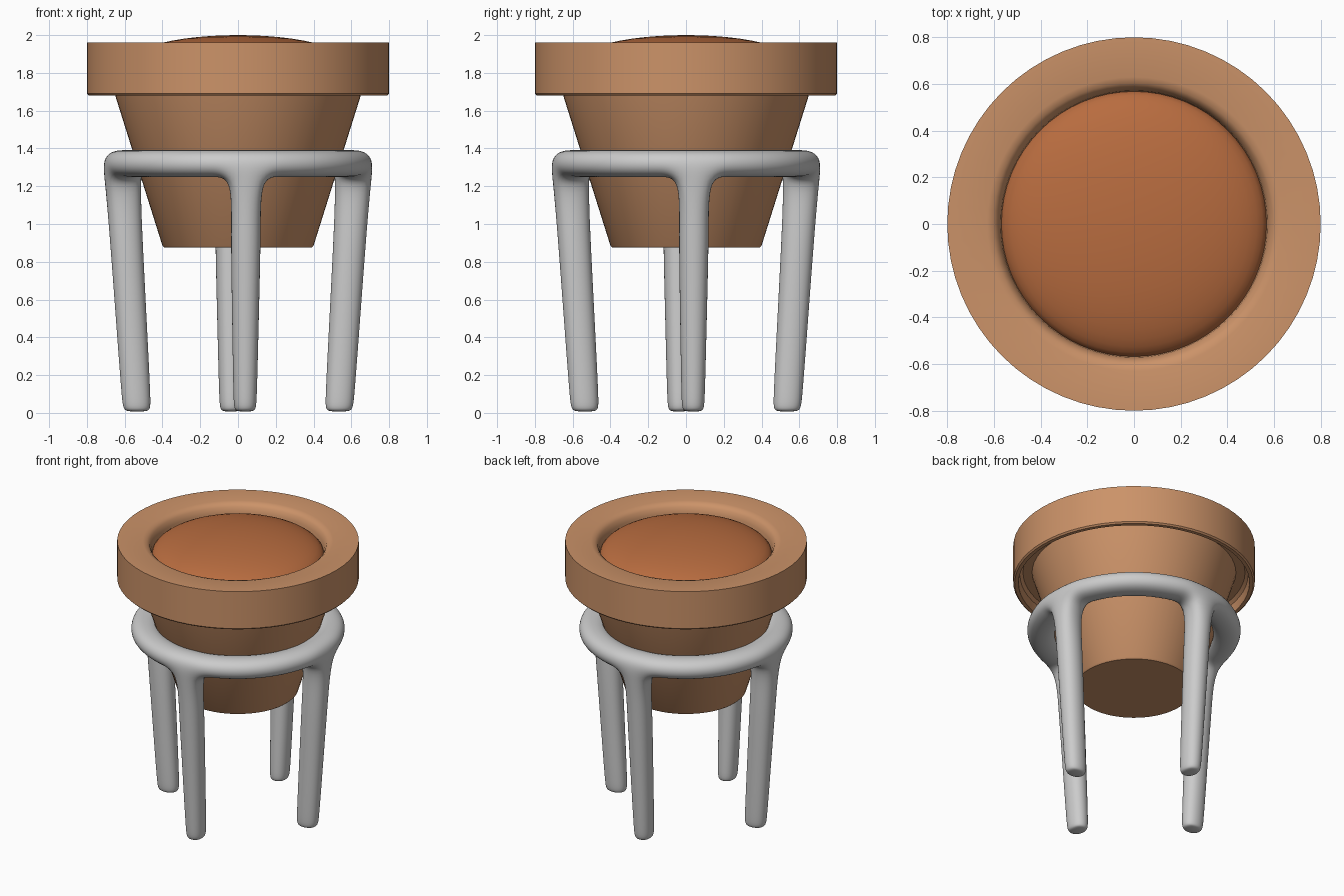
import bpy, bmesh
from math import sin, cos, pi, radians

if "Cube" in bpy.data.objects:
    bpy.data.objects.remove(bpy.data.objects["Cube"])


def finish(name, bm, color=None, angle=35):
    bmesh.ops.recalc_face_normals(bm, faces=bm.faces)
    me = bpy.data.meshes.new(name)
    bm.to_mesh(me)
    bm.free()
    ob = bpy.data.objects.new(name, me)
    bpy.context.collection.objects.link(ob)
    if color:
        mat = bpy.data.materials.new(name + "_colour")
        mat.diffuse_color = (*color, 1)
        mat.use_nodes = True
        mat.node_tree.nodes["Principled BSDF"].inputs["Base Color"].default_value = mat.diffuse_color
        me.materials.append(mat)
    bpy.ops.object.select_all(action='DESELECT')
    ob.select_set(True)
    bpy.context.view_layer.objects.active = ob
    bpy.ops.object.shade_smooth_by_angle(angle=radians(angle))
    return ob


def lathe(name, profile, steps, color):
    bm = bmesh.new()
    vs = [bm.verts.new((r, 0, z)) for r, z in profile]
    es = [bm.edges.new(p) for p in zip(vs, vs[1:])]
    bmesh.ops.spin(bm, geom=vs + es, cent=(0, 0, 0), axis=(0, 0, 1),
                   angle=2 * pi, steps=steps)
    bmesh.ops.remove_doubles(bm, verts=bm.verts, dist=1e-4)
    return finish(name, bm, color)


# Pot: tapered body, overhanging hollow rim, rounded inner lip
lathe("pot", [(0, .875), (.39, .875), (.4, .885), (.65, 1.68), (.675, 1.76),
              (.735, 1.76), (.755, 1.74), (.765, 1.68), (.79, 1.68), (.8, 1.69),
              (.8, 1.96), (.63, 1.96), (.603, 1.952), (.585, 1.935),
              (.572, 1.90), (.56, 1.80), (0, 1.80)], 64, (.60, .29, .14))

# Soil: flattened dome
lathe("soil", [(.57 * cos(a * pi / 24), 1.86 + .14 * sin(a * pi / 24))
               for a in range(13)], 64, (.48, .15, .05))

# Stand: square-section ring cage with four legs pulled from its underside
bm = bmesh.new()
TILT = radians(4)
offsets = (-7.5, 7.5, 17, 31, 45, 59, 73)
sections = []
for q in range(4):
    for o in offsets:
        a = q * pi / 2 + radians(o) + TILT
        sections.append([bm.verts.new((r * cos(a), r * sin(a), z)) for r, z in
                         ((.515, 1.243), (.722, 1.243), (.722, 1.397), (.515, 1.397))])
n = len(sections)
for i in range(n):
    s, t = sections[i], sections[(i + 1) % n]
    for k in range(4):
        if k == 0 and i % len(offsets) == 0:      # opening where a leg joins
            a = (i // len(offsets)) * pi / 2 + TILT
            loop = [s[0], s[1], t[1], t[0]]
            for z, w in ((.98, .088), (.5, .077), (.035, .067), (.004, .060)):
                inset = .007 if z < .01 else 0
                ri, ro = .453 + .05 * z + inset, .618 + .075 * z - inset
                new = [bm.verts.new((r * cos(a) - y * sin(a), r * sin(a) + y * cos(a), z))
                       for r, y in ((ri, -w), (ro, -w), (ro, w), (ri, w))]
                for j in range(4):
                    m = (j + 1) % 4
                    bm.faces.new((loop[j], loop[m], new[m], new[j]))
                loop = new
            bm.faces.new(loop)
        else:
            m = (k + 1) % 4
            bm.faces.new((s[k], s[m], t[m], t[k]))
stand = finish("stand", bm, angle=180)
sub = stand.modifiers.new("smooth", 'SUBSURF')
sub.levels = sub.render_levels = 3
